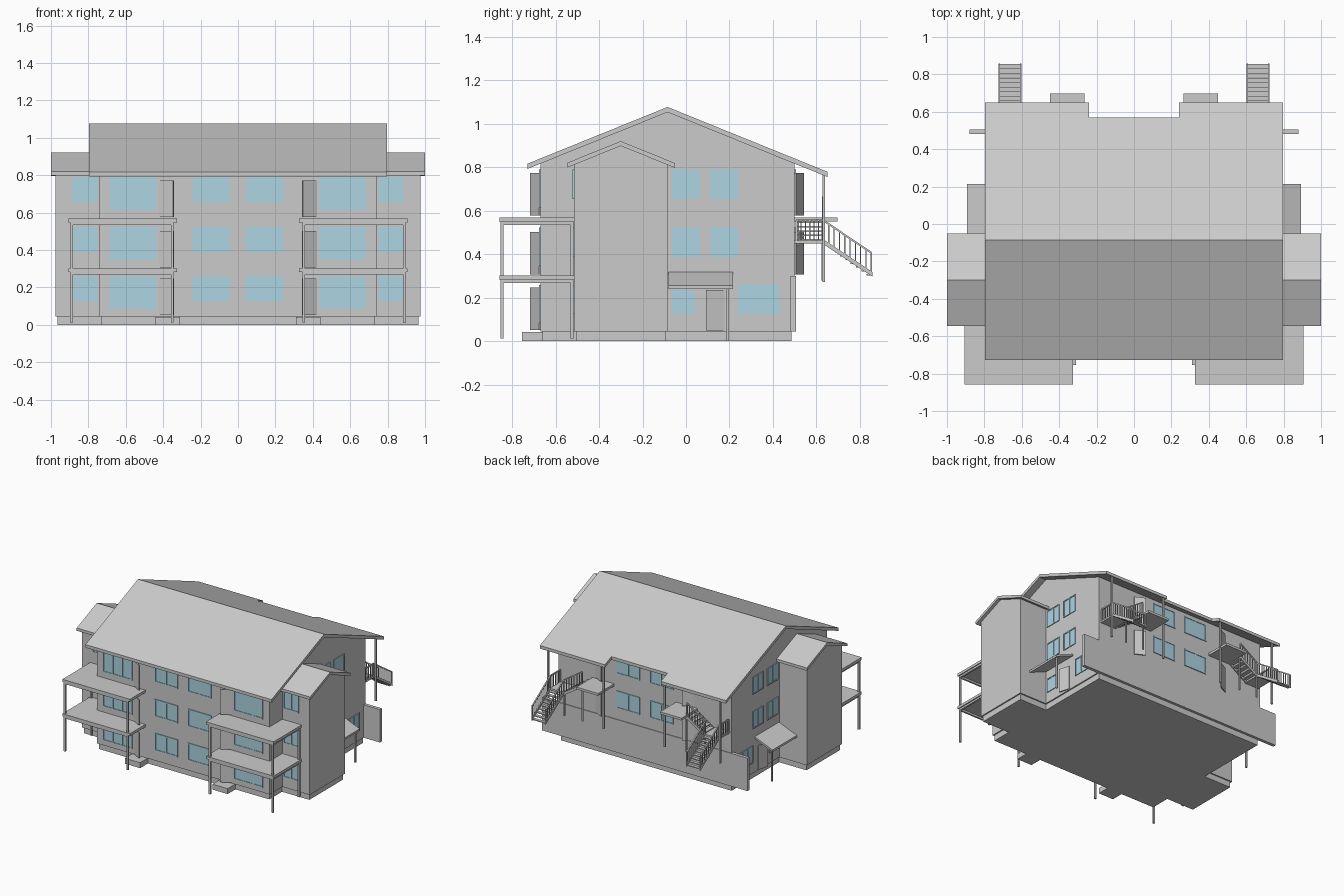
import bpy, bmesh
from mathutils import Vector

if "Cube" in bpy.data.objects:
    bpy.data.objects.remove(bpy.data.objects["Cube"])

glass = bpy.data.materials.new("window_glass")
glass.diffuse_color = (0.42, 0.66, 0.76, 1)
glass.use_nodes = True
glass.node_tree.nodes["Principled BSDF"].inputs["Base Color"].default_value = glass.diffuse_color


# A solid is a pair of matching rings of points
def box(x0, x1, y0, y1, z0, z1):
    r = [(x0, y0), (x1, y0), (x1, y1), (x0, y1)]
    return [(*p, z0) for p in r], [(*p, z1) for p in r]


def prism(yz, x0, x1):
    return [(x0, *p) for p in yz], [(x1, *p) for p in yz]


def bar(p, q, w, h):
    p, q = Vector(p), Vector(q)
    d = q - p
    n = Vector((-d.y, d.x, 0)).normalized() * w / 2
    u = Vector((0, 0, h / 2))
    return tuple([c - n - u, c + n - u, c + n + u, c - n + u] for c in (p, q))


def mirrored(s):
    return tuple([(-p[0], p[1], p[2]) for p in ring] for ring in s)


def make(name, solids, mat=None, both=False):
    if both:
        solids = solids + [mirrored(s) for s in solids]
    bm = bmesh.new()
    for a, b in solids:
        va = [bm.verts.new(p) for p in a]
        vb = [bm.verts.new(p) for p in b]
        bm.faces.new(va)
        bm.faces.new(vb)
        n = len(va)
        for i in range(n):
            j = (i + 1) % n
            bm.faces.new((va[i], va[j], vb[j], vb[i]))
    bmesh.ops.recalc_face_normals(bm, faces=bm.faces)
    me = bpy.data.meshes.new(name)
    bm.to_mesh(me)
    bm.free()
    ob = bpy.data.objects.new(name, me)
    bpy.context.collection.objects.link(ob)
    if mat:
        me.materials.append(mat)
    return ob


# Foundations and gabled walls
SL = 0.405
make("foundation", [box(-0.73, 0.73, -0.66, 0.485, 0, 0.05)])
make("wing_foundations", [box(0.7, 0.965, -0.505, -0.095, 0, 0.05)], both=True)
RY, RZ = -0.085, 1.055
body = [(-0.67, 0.045), (0.5, 0.045), (0.5, RZ - SL * 0.585),
        (RY, RZ), (-0.67, RZ - SL * 0.585)]
make("main_walls", [prism(body, -0.74, 0.74)])
wing = [(-0.515, 0.045), (-0.085, 0.045), (-0.085, 0.813), (-0.3, 0.9), (-0.515, 0.813)]
make("wing_walls", [prism(wing, 0.7, 0.975)], both=True)
make("retaining_wall", [box(-0.88, 0.88, 0.48, 0.505, 0.045, 0.3)])


# Roofs, as chevron profiles swept along x
def chevron(y0, yr, y1, zr, t):
    z0, z1 = zr - SL * (yr - y0), zr - SL * (y1 - yr)
    return [(y0, z0), (yr, zr), (y1, z1), (y1, z1 - t), (yr, zr - t), (y0, z0 - t)]


make("main_roof_ends", [prism(chevron(-0.728, RY, 0.65, 1.077, 0.024), 0.24, 0.797)], both=True)
make("main_roof_centre", [prism(chevron(-0.728, RY, 0.57, 1.077, 0.024), -0.24, 0.24)])
make("wing_roofs", [prism(chevron(-0.545, -0.3, -0.05, 0.92, 0.022), 0.7, 1.0)], both=True)


# Windows: u runs along the wall, d is distance out of the wall
def window(place, u0, u1, z0, z1, n):
    f = 0.008
    out = [place(u0, u1, -0.01, 0.002, z0, z1)]
    w = (u1 - u0 - f) / n
    out += [place(u0 + i * w, u0 + i * w + f, 0, 0.006, z0, z1) for i in range(n + 1)]
    out += [place(u0, u1, 0, 0.006, z, z + f) for z in (z0, z1 - f)]
    return out


def on_y(wall, sign):
    def place(u0, u1, d0, d1, z0, z1):
        return box(u0, u1, wall + sign * d0, wall + sign * d1, z0, z1)
    return place


def on_x(u0, u1, d0, d1, z0, z1):
    return box(0.74 + d0, 0.74 + d1, u0, u1, z0, z1)


front, back, wingf = on_y(-0.67, -1), on_y(0.5, 1), on_y(-0.515, -1)
fw, sw, bw = [], [], []
for z in (0.125, 0.388, 0.655):
    top = z + 0.134
    fw += window(front, 0.043, 0.242, z, top, 2)
    fw += window(front, 0.435, 0.685, top - 0.175, top, 3)
    fw += window(wingf, 0.752, 0.885, z, top, 2)
    if z > 0.2:
        sw += window(on_x, -0.065, 0.065, z, top, 2)
        sw += window(on_x, 0.112, 0.242, z, top, 2)
        bw += window(back, 0.043, 0.242, z, top, 2)
sw += window(on_x, -0.065, 0.042, 0.125, 0.235, 2)
sw += window(on_x, 0.24, 0.43, 0.125, 0.26, 3)
make("front_windows", fw, glass, True)
make("side_windows", sw, glass, True)
make("back_windows", bw, glass, True)

# Doors standing ajar
doors = []
for z in (0.15, 0.405, 0.675):
    doors.append(bar((0.42, -0.672, z), (0.345, -0.713, z), 0.008, 0.195))
for z in (0.405, 0.675):
    doors.append(bar((0.42, 0.502, z), (0.345, 0.54, z), 0.008, 0.195))
doors.append(bar((0.742, 0.175, 0.142), (0.765, 0.092, 0.142), 0.008, 0.185))
make("doors", doors, both=True)
make("front_steps", [box(0.31, 0.44, -0.755, -0.65, 0, 0.042)], both=True)

# Front balconies with posts and edge beams
slabs, frame = [], []
for z in (0.302, 0.568):
    slabs.append(box(0.325, 0.905, -0.857, -0.66, z - 0.02, z))
    slabs.append(box(0.735, 0.905, -0.66, -0.51, z - 0.02, z))
    b = z - 0.034
    frame += [box(0.345, 0.895, -0.852, -0.838, b, z - 0.018),
              box(0.883, 0.897, -0.85, -0.518, b, z - 0.018),
              box(0.345, 0.359, -0.85, -0.67, b, z - 0.018)]
for x, y in ((0.89, -0.845), (0.352, -0.845), (0.89, -0.525)):
    frame.append(box(x - 0.007, x + 0.007, y - 0.007, y + 0.007, 0.012, 0.55))
make("balcony_slabs", slabs, both=True)
make("balcony_frames", frame, both=True)

# Sloping side porches
make("porch_roofs", [bar((0.735, 0.067, 0.312), (0.892, 0.067, 0.248), 0.296, 0.016)], both=True)
make("porch_posts", [box(0.865, 0.877, 0.186, 0.198, 0, 0.25)], both=True)

# Back entry: upper slab, flight along the wall, landing, flight outward
make("entry_slabs", [box(0.265, 0.45, 0.495, 0.697, 0.55, 0.568)], both=True)
st = [box(0.6, 0.725, 0.5, 0.635, 0.45, 0.463)]
for i in range(5):
    x, z = 0.45 + i * 0.03, 0.55 - i * 0.02
    st.append(box(x, x + 0.032, 0.515, 0.63, z - 0.007, z))
for i in range(9):
    y, z = 0.635 + i * 0.0245, 0.45 - i * 0.0175
    st.append(box(0.607, 0.718, y, y + 0.024, z - 0.007, z))
for x in (0.605, 0.721):
    st.append(bar((x, 0.63, 0.458), (x, 0.857, 0.308), 0.008, 0.022))
for y in (0.515, 0.63):
    st.append(bar((0.45, y, 0.55), (0.605, y, 0.45), 0.008, 0.022))
make("stairs", st, both=True)


# Railings with evenly spaced balusters
def railing(p, q, n, h=0.095):
    p, q = Vector(p), Vector(q)
    up = Vector((0, 0, h))
    out = [bar(p + up, q + up, 0.009, 0.01)]
    for i in range(n + 1):
        c = p.lerp(q, i / n)
        r = 0.004 if i in (0, n) else 0.0025
        out.append(box(c.x - r, c.x + r, c.y - r, c.y + r, c.z, c.z + h))
    return out


rails = []
for x in (0.605, 0.721):
    rails += railing((x, 0.632, 0.46), (x, 0.852, 0.312), 9)
rails += railing((0.721, 0.508, 0.462), (0.721, 0.63, 0.462), 6)
rails += railing((0.45, 0.63, 0.565), (0.605, 0.63, 0.462), 7)
make("stair_railings", rails, both=True)

# Posts under the eaves and the back landings
posts = [box(x - 0.006, x + 0.006, 0.627, 0.639, 0.272, 0.77) for x in (0.262, 0.737)]
posts += [box(x - 0.005, x + 0.005, 0.624, 0.634, 0.28, z)
          for x, z in ((0.445, 0.555), (0.602, 0.455))]
make("back_posts", posts, both=True)
